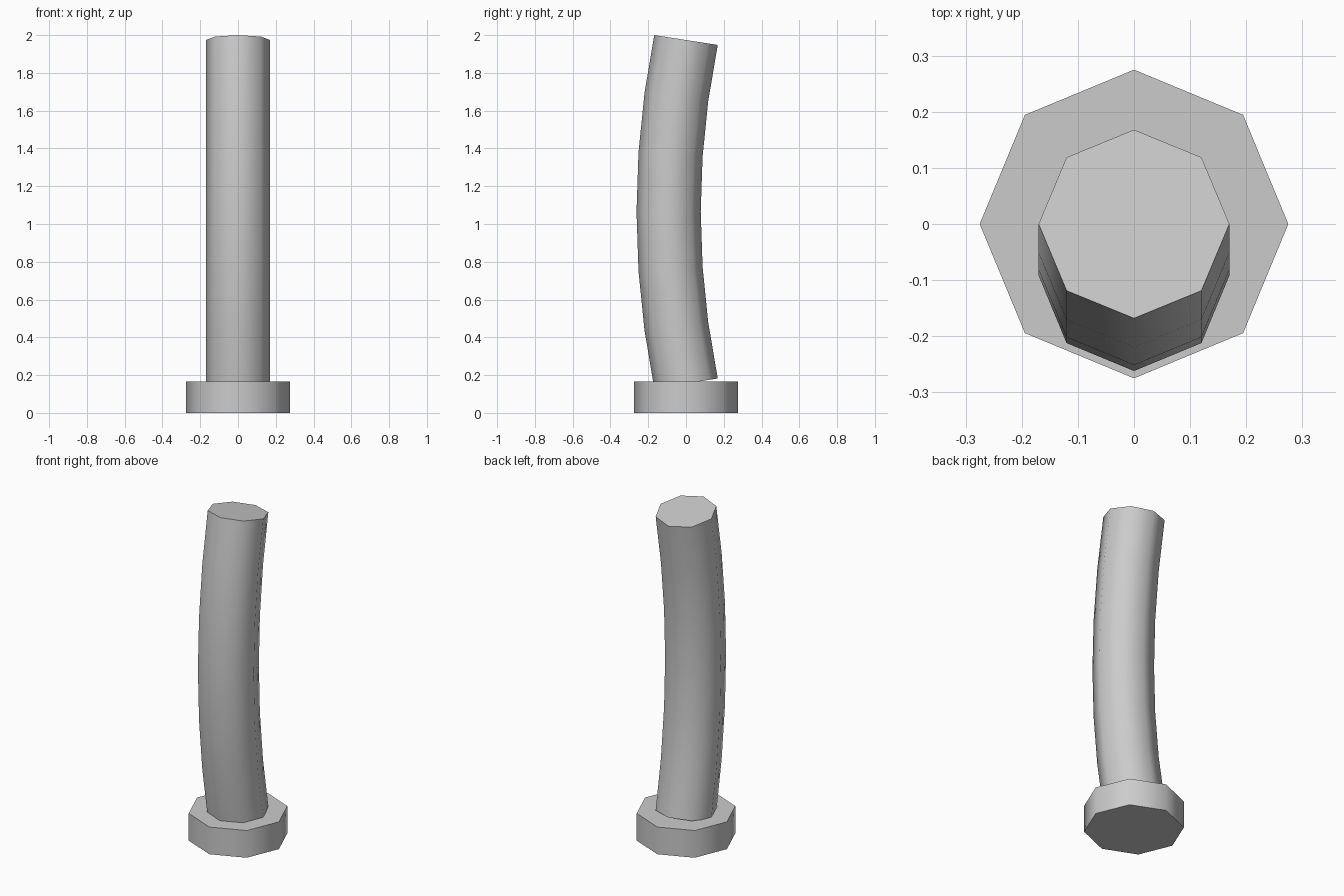
import bpy, bmesh, math
from mathutils import Vector

if "Cube" in bpy.data.objects:
    bpy.data.objects.remove(bpy.data.objects["Cube"])

SIDES = 8


def loft(name, rings):
    """Octagonal solid through rings of (centre, radius, tilt about x)."""
    bm = bmesh.new()
    loops = []
    for centre, radius, tilt in rings:
        loop = []
        for i in range(SIDES):
            a = 2 * math.pi * i / SIDES
            x, v = radius * math.cos(a), radius * math.sin(a)
            loop.append(bm.verts.new(Vector(centre) + Vector((x, v * math.cos(tilt), v * math.sin(tilt)))))
        loops.append(loop)
    for lo, hi in zip(loops, loops[1:]):
        for i in range(SIDES):
            j = (i + 1) % SIDES
            bm.faces.new((lo[i], lo[j], hi[j], hi[i]))
    bm.faces.new(loops[0][::-1])
    bm.faces.new(loops[-1])
    bmesh.ops.recalc_face_normals(bm, faces=bm.faces[:])
    mesh = bpy.data.meshes.new(name)
    bm.to_mesh(mesh)
    bm.free()
    obj = bpy.data.objects.new(name, mesh)
    bpy.context.collection.objects.link(obj)
    bpy.ops.object.select_all(action='DESELECT')
    obj.select_set(True)
    bpy.context.view_layer.objects.active = obj
    bpy.ops.object.shade_smooth_by_angle(angle=math.radians(50))
    return obj


# Base collar
loft("base_collar", [((0, 0, 0), 0.275, 0), ((0, 0, 0.165), 0.275, 0)])

# Bowed stem, leaning towards the front at mid height
segments = 6
rings = []
for k in range(segments + 1):
    t = 2 * k / segments - 1
    tilt = -math.radians(8.8 if abs(t) == 1 else 11.5 * abs(t)) * (1 if t > 0 else -1)
    rings.append(((0, -0.092 * (1 - t * t), 1.065 + 0.909 * t), 0.17, tilt))
loft("bowed_stem", rings)
